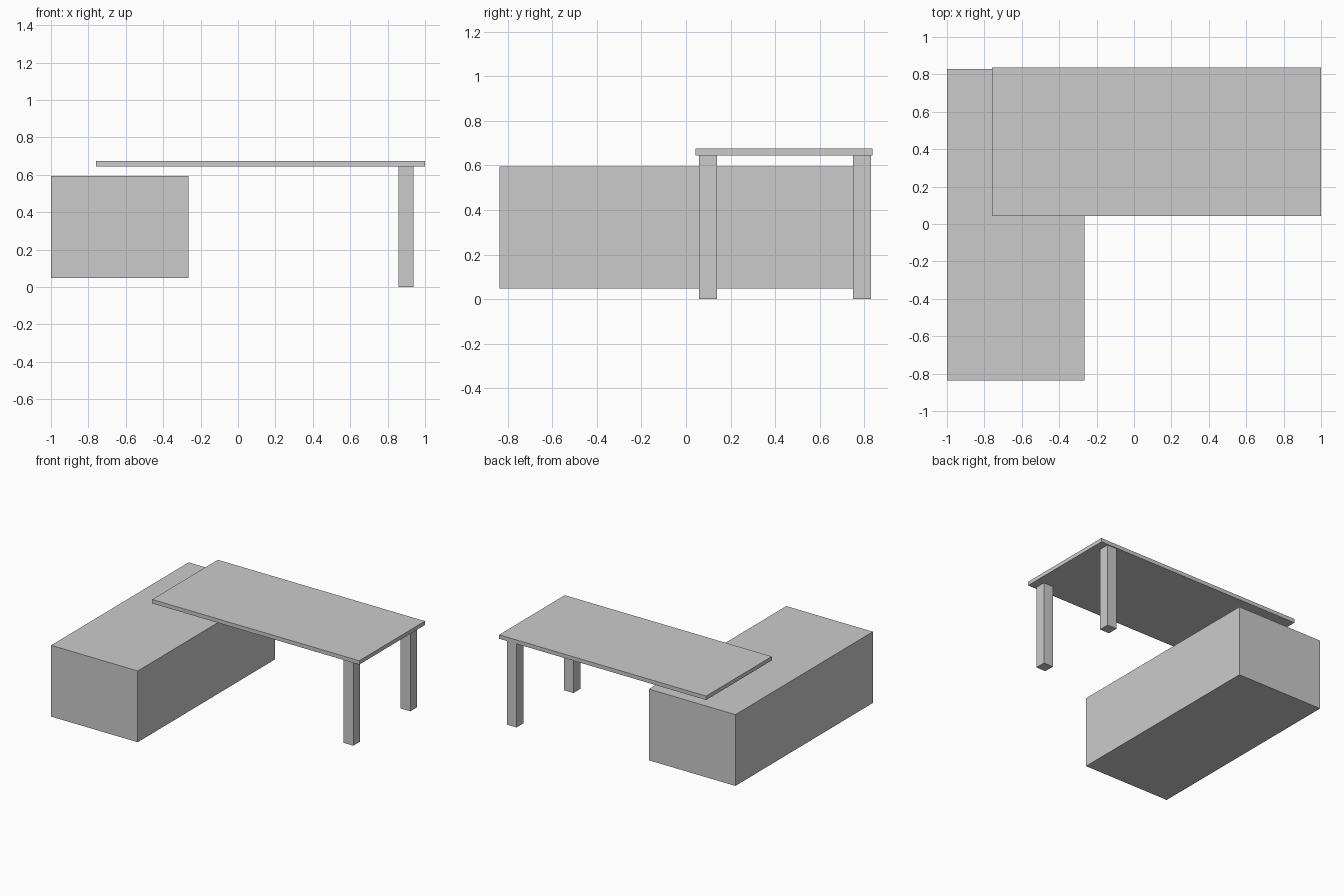
import bpy

if "Cube" in bpy.data.objects:
    bpy.data.objects.remove(bpy.data.objects["Cube"])


def box(name, x, y, z):
    """Axis-aligned box from (min, max) ranges."""
    bpy.ops.mesh.primitive_cube_add(size=1, location=[(a + b) / 2 for a, b in (x, y, z)])
    ob = bpy.context.object
    ob.name = name
    ob.scale = [b - a for a, b in (x, y, z)]
    bpy.ops.object.transform_apply(location=False, rotation=False, scale=True)
    return ob


# Low cabinet, hovering slightly above the floor
box("side_cabinet", (-1.0, -0.265), (-0.837, 0.829), (0.047, 0.594))

# Desk top, overhanging the cabinet
box("desk_top", (-0.758, 1.0), (0.042, 0.838), (0.645, 0.675))

# Two square legs at the free end
for name, y in (("front_leg", 0.099), ("back_leg", 0.79)):
    box(name, (0.857, 0.938), (y - 0.041, y + 0.041), (0.0, 0.645))
